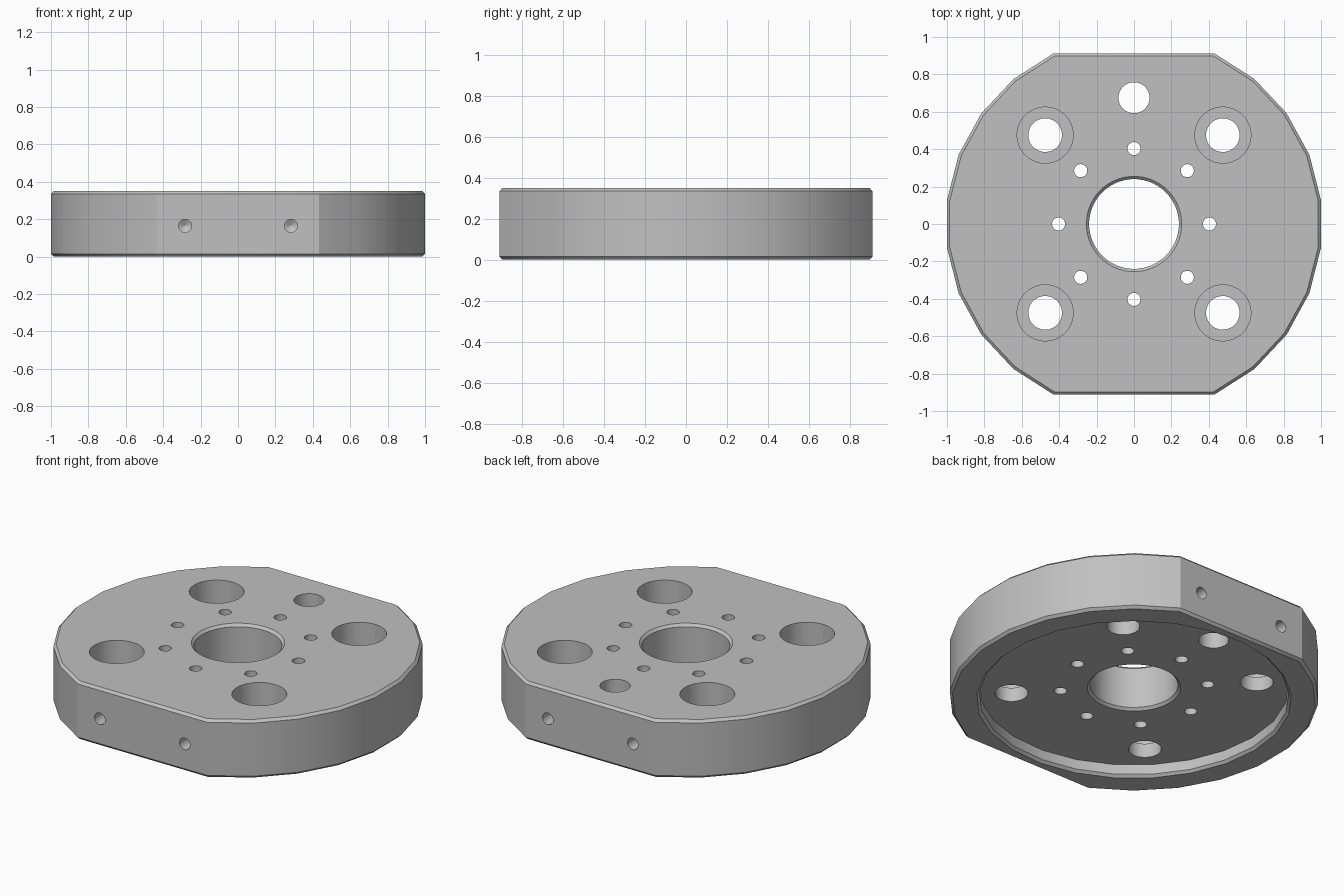
import bpy
import bmesh
from math import cos, sin, radians, pi
from mathutils import Matrix, Vector

cube = bpy.data.objects.get("Cube")
if cube:
    bpy.data.objects.remove(cube, do_unlink=True)

HEIGHT = 0.35
RADIUS = 1.008
CHAMFER = 0.015
FLOOR = 0.075      # depth of the recess under the plate
EXTRA = 0.05       # overshoot of cutters

metal = bpy.data.materials.new("grey metal")
metal.use_nodes = True
GREY = (0.53, 0.53, 0.53, 1)
metal.diffuse_color = GREY
metal.node_tree.nodes["Principled BSDF"].inputs["Base Color"].default_value = GREY


def stack(name, rings):
    """Closed solid skinned through a list of matching point rings."""
    bm = bmesh.new()
    loops = [[bm.verts.new(p) for p in ring] for ring in rings]
    n = len(loops[0])
    for low, high in zip(loops, loops[1:]):
        for i in range(n):
            j = (i + 1) % n
            bm.faces.new((low[i], low[j], high[j], high[i]))
    bm.faces.new(loops[0][::-1])
    bm.faces.new(loops[-1])
    bmesh.ops.recalc_face_normals(bm, faces=bm.faces)
    mesh = bpy.data.meshes.new(name)
    bm.to_mesh(mesh)
    bm.free()
    obj = bpy.data.objects.new(name, mesh)
    bpy.context.collection.objects.link(obj)
    return obj


def lathe(name, profile, sides, matrix):
    """Round cutter from (radius, height) pairs."""
    rings = [[matrix @ Vector((r * cos(2 * pi * (i + 0.5) / sides),
                               r * sin(2 * pi * (i + 0.5) / sides), z))
              for i in range(sides)] for r, z in profile]
    obj = stack(name, rings)
    obj.hide_render = True
    return obj


def at(x, y):
    return Matrix.Translation((x, y, 0))


# Plate: two faceted arcs joined by flats, chamfered above and below
angles = [-64.6 + i * 129.2 / 9 for i in range(10)]
angles += [a + 180 for a in angles]


def outline(scale, z):
    return [Vector((RADIUS * scale * cos(radians(a)),
                    RADIUS * scale * sin(radians(a)), z)) for a in angles]


inner = 1 - CHAMFER
plate = stack("flange_plate", [outline(inner, 0), outline(1, CHAMFER),
                               outline(1, HEIGHT - CHAMFER), outline(inner, HEIGHT)])
plate.data.materials.append(metal)

cutters = []
through = (FLOOR - EXTRA, HEIGHT + EXTRA)

# Recess underneath with chamfered rim
cutters.append(lathe("recess_cutter", [(0.86 + EXTRA, -EXTRA), (0.845, CHAMFER),
                                       (0.845, FLOOR)], 25, at(0, 0)))

# Centre bore, chamfered at both ends
bore = 0.24
cutters.append(lathe("bore_cutter", [
    (bore + CHAMFER + EXTRA, FLOOR - EXTRA), (bore, FLOOR + CHAMFER),
    (bore, HEIGHT - CHAMFER), (bore + CHAMFER + EXTRA, HEIGHT + EXTRA)], 48, at(0, 0)))

# Counterbored bolt holes
for x in (-0.475, 0.475):
    for y in (-0.475, 0.475):
        cutters.append(lathe("bolt_hole_cutter", [
            (0.09, through[0]), (0.09, 0.16), (0.15, 0.16), (0.15, through[1])],
            40, at(x, y)))

# Single locating hole
cutters.append(lathe("locating_hole_cutter", [(0.083, z) for z in through], 36,
                     at(0, 0.675)))

# Ring of small holes
for i in range(8):
    a = i * pi / 4
    cutters.append(lathe("small_hole_cutter", [(0.035, z) for z in through], 24,
                         at(0.403 * cos(a), 0.403 * sin(a))))

# Drilled side holes with conical ends, on both flats
for side in (-1, 1):
    turn = Matrix.Rotation(side * pi / 2, 4, "X")
    for x in (-0.283, 0.283):
        place = Matrix.Translation((x, side * 0.91, 0.165)) @ turn
        cutters.append(lathe("side_hole_cutter", [
            (0.035, -EXTRA), (0.035, 0.38), (0.001, 0.4)], 24, place))

# Cut the plate and bake the result
for cutter in cutters:
    mod = plate.modifiers.new(cutter.name, "BOOLEAN")
    mod.operation = "DIFFERENCE"
    mod.solver = "EXACT"
    mod.object = cutter
bpy.context.view_layer.update()
graph = bpy.context.evaluated_depsgraph_get()
result = bpy.data.meshes.new_from_object(plate.evaluated_get(graph))
plate.modifiers.clear()
plate.data = result
result.materials.clear()
result.materials.append(metal)
for poly in result.polygons:
    poly.material_index = 0
for cutter in cutters:
    bpy.data.objects.remove(cutter, do_unlink=True)

# Smooth round walls, crisp edges
bpy.ops.object.select_all(action="DESELECT")
plate.select_set(True)
bpy.context.view_layer.objects.active = plate
bpy.ops.object.shade_smooth_by_angle(angle=radians(28))
